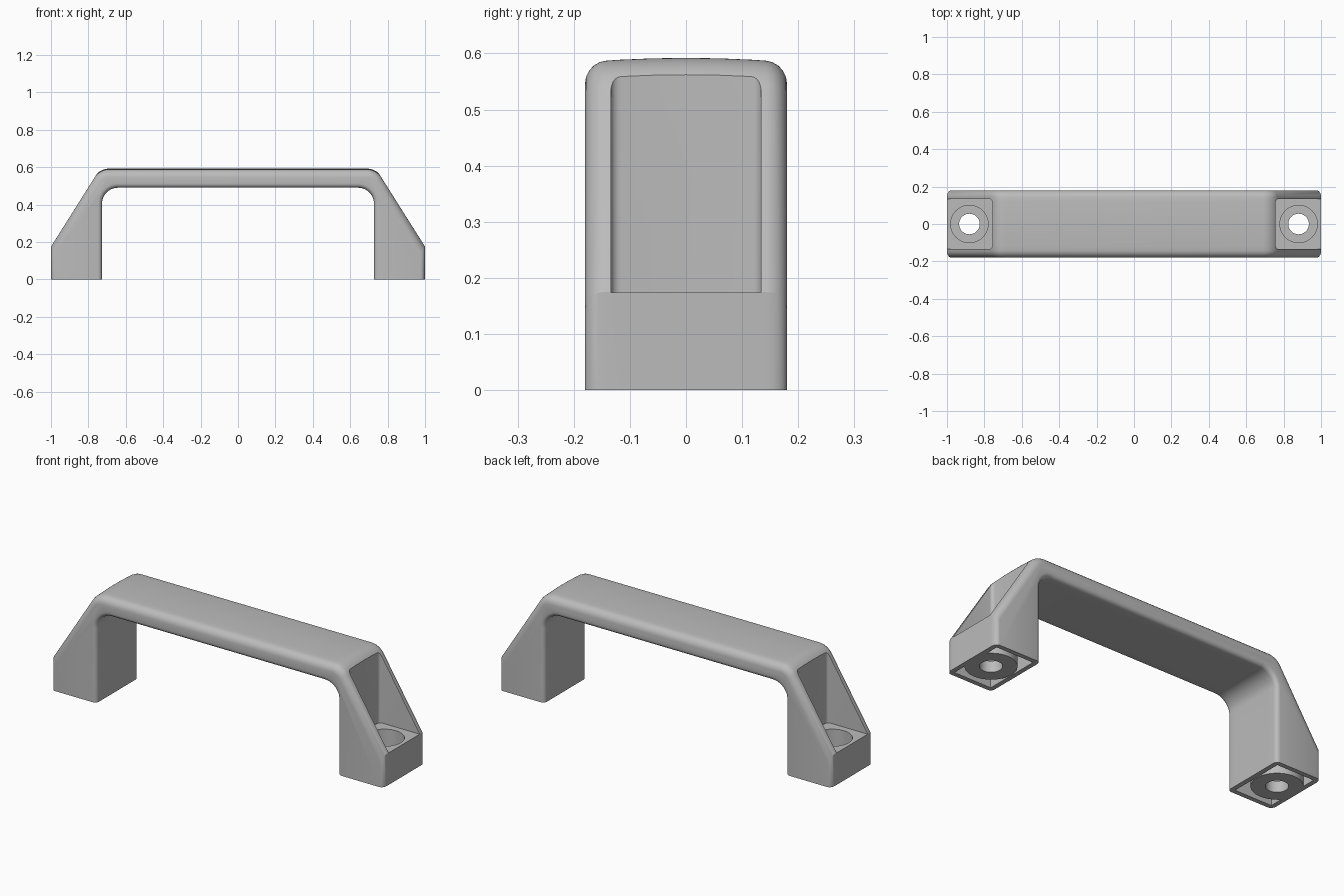
import bpy, bmesh, math
from mathutils import Vector

if "Cube" in bpy.data.objects:
    bpy.data.objects.remove(bpy.data.objects["Cube"])

grey = bpy.data.materials.new("moulded grey")
grey.diffuse_color = (0.5, 0.5, 0.5, 1)
grey.use_nodes = True
grey.node_tree.nodes["Principled BSDF"].inputs["Base Color"].default_value = grey.diffuse_color


def fillet(a, b, c, r, n=10):
    """Points of an arc of radius r rounding corner b between a and c."""
    a, b, c = Vector(a), Vector(b), Vector(c)
    u, v = (a - b).normalized(), (c - b).normalized()
    half = u.angle(v) / 2
    centre = b + (u + v).normalized() * (r / math.sin(half))
    t = r / math.tan(half)
    p, q = b + u * t - centre, b + v * t - centre
    sweep = p.angle(q)
    return [tuple(centre + (p * math.sin((1 - i / n) * sweep) + q * math.sin(i / n * sweep))
                  / math.sin(sweep)) for i in range(n + 1)]


def loft(name, rings, closed_caps=True):
    """Closed solid through rings of equal point count."""
    bm = bmesh.new()
    vs = [[bm.verts.new(p) for p in ring] for ring in rings]
    n = len(rings[0])
    for a, b in zip(vs, vs[1:]):
        for i in range(n):
            j = (i + 1) % n
            bm.faces.new((a[i], a[j], b[j], b[i]))
    bm.faces.new(vs[0][::-1])
    bm.faces.new(vs[-1])
    bmesh.ops.recalc_face_normals(bm, faces=bm.faces)
    return finish(name, bm)


def finish(name, bm):
    me = bpy.data.meshes.new(name)
    bm.to_mesh(me)
    bm.free()
    me.materials.append(grey)
    ob = bpy.data.objects.new(name, me)
    bpy.context.collection.objects.link(ob)
    return ob


def prism(name, outline, z0, z1):
    return loft(name, [[(x, y, z) for x, y in outline] for z in (z0, z1)])


def cylinder(name, x, r, z0, z1, n=48):
    return prism(name, [(x + r * math.cos(2 * math.pi * i / n),
                         r * math.sin(2 * math.pi * i / n)) for i in range(n)], z0, z1)


def apply(ob, mod):
    bpy.context.view_layer.objects.active = ob
    bpy.ops.object.modifier_apply(modifier=mod.name)


def cut(ob, cutter):
    mod = ob.modifiers.new("cut", 'BOOLEAN')
    mod.operation, mod.solver, mod.object = 'DIFFERENCE', 'EXACT', cutter
    apply(ob, mod)
    bpy.data.objects.remove(cutter)


# Handle profile: outer line with sloped shoulders, inner line with round corners
TOP = 0.592
outer = [(1, 0), (1, 0.175)] + fillet((1, 0.175), (0.74, TOP), (0, TOP), 0.09)
inner = fillet((0, 0.49), (0.727, 0.49), (0.727, 0), 0.085) + [(0.727, 0)]
mirror = lambda pts: [(-x, z) for x, z in reversed(pts)]
outer = outer + mirror(outer)
inner = mirror(inner) + inner
n_outer = len(outer)


# Extrude across the width with a slightly crowned top
def ring(y):
    crown = 0.006 * (y / 0.16) ** 2
    return [(x, y, z - (crown if z > 0.5 else 0)) for x, z in outer] + \
           [(x, y, z) for x, z in inner]


handle = loft("handle", [ring(y) for y in (-0.18, -0.12, -0.06, 0, 0.06, 0.12, 0.18)])

# Round the long edges: larger on the top, smaller on the legs and underside
bm = bmesh.new()
bm.from_mesh(handle.data)
bm.verts.ensure_lookup_table()
layer = bm.edges.layers.float.new("bevel_weight_edge")
count = n_outer + len(inner)
for e in bm.edges:
    a, b = e.verts
    if abs(a.co.y) > 0.17 and abs(b.co.y) > 0.17 and max(a.co.z, b.co.z) > 0.01:
        on_outer = all(v.index % count < n_outer for v in e.verts)
        on_top = on_outer and min(a.co.z, b.co.z) > 0.17
        e[layer] = 1.0 if on_top else 0.6
bm.to_mesh(handle.data)
bm.free()
bev = handle.modifiers.new("rounding", 'BEVEL')
bev.limit_method, bev.width, bev.segments = 'WEIGHT', 0.038, 5
bev.use_clamp_overlap = False
apply(handle, bev)

for s in (-1, 1):
    # Open pocket in the sloped shoulder, with rounded back corners
    c1 = fillet((1.2, -0.134), (0.757, -0.134), (0.757, 0), 0.018, 5)
    c2 = [(x, -y) for x, y in reversed(c1)]
    outline = [(s * x, y) for x, y in [(1.2, -0.134)] + c1 + c2 + [(1.2, 0.134)]]
    cut(handle, prism("pocket_cutter", outline, 0.174, 0.8))

    # Counterbored screw hole
    cut(handle, cylinder("counterbore_cutter", s * 0.88, 0.1, 0.06, 0.3))
    cut(handle, cylinder("screw_hole_cutter", s * 0.88, 0.055, -0.1, 0.2))

    # Hollow foot around the screw boss
    box = [(s * x, y) for x, y in
           ((0.752, -0.155), (0.975, -0.155), (0.975, 0.155), (0.752, 0.155))]
    hollow = prism("foot_hollow_cutter", box, -0.05, 0.11)
    cut(hollow, cylinder("boss_cutter", s * 0.88, 0.125, -0.1, 0.2))
    cut(handle, hollow)

bpy.ops.object.select_all(action='DESELECT')
handle.select_set(True)
bpy.context.view_layer.objects.active = handle
bpy.ops.object.shade_smooth_by_angle(angle=math.radians(30))
